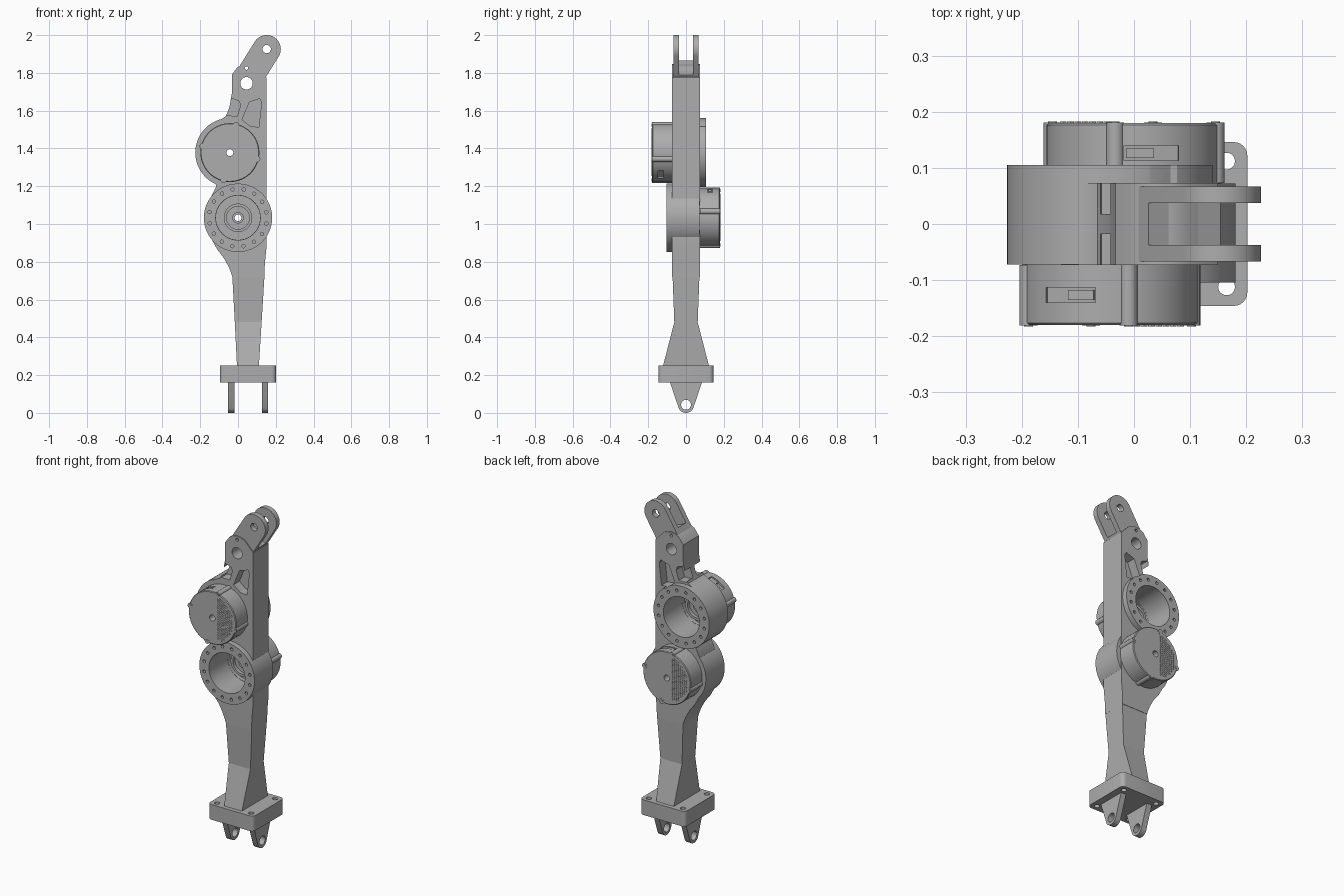
import bpy, bmesh
from math import cos, sin, pi, radians, hypot
from mathutils import Matrix

if "Cube" in bpy.data.objects:
    bpy.data.objects.remove(bpy.data.objects["Cube"])

grey = bpy.data.materials.new("machined grey")
grey.use_nodes = True
grey.diffuse_color = (0.42, 0.42, 0.42, 1)
grey.node_tree.nodes["Principled BSDF"].inputs["Base Color"].default_value = grey.diffuse_color

LOWER, UPPER = (0, 1.033), (-0.043, 1.378)   # joint centres (x, z)
HALF = 0.073                                 # half depth of the link body


def circle(c, r, n=32, start=0, end=360):
    full = end - start == 360
    steps = n if full else n + 1
    return [(c[0] + r * cos(radians(start + (end - start) * i / n)),
             c[1] + r * sin(radians(start + (end - start) * i / n))) for i in range(steps)]


def finish(name, bm):
    bmesh.ops.recalc_face_normals(bm, faces=bm.faces)
    mesh = bpy.data.meshes.new(name)
    bm.to_mesh(mesh)
    bm.free()
    mesh.materials.append(grey)
    obj = bpy.data.objects.new(name, mesh)
    bpy.context.collection.objects.link(obj)
    return obj


def prisms(name, parts, axis="y"):
    """Extrude each (outline, start, end) along the axis, all in one mesh."""
    place = {"x": lambda a, b, t: (t, a, b), "y": lambda a, b, t: (a, t, b),
             "z": lambda a, b, t: (a, b, t)}[axis]
    bm = bmesh.new()
    for pts, t0, t1 in parts:
        ends = [[bm.verts.new(place(a, b, t)) for a, b in pts] for t in (t0, t1)]
        for ring in ends:
            bm.faces.new(ring)
        for i in range(len(pts)):
            j = (i + 1) % len(pts)
            bm.faces.new((ends[0][i], ends[0][j], ends[1][j], ends[1][i]))
    return finish(name, bm)


def boolean(obj, other, operation="DIFFERENCE"):
    mod = obj.modifiers.new("cut", "BOOLEAN")
    mod.operation, mod.solver, mod.object = operation, "EXACT", other
    bpy.context.view_layer.objects.active = obj
    bpy.ops.object.modifier_apply(modifier=mod.name)
    bpy.data.objects.remove(other)


def smooth(obj):
    bpy.ops.object.select_all(action="DESELECT")
    obj.select_set(True)
    bpy.context.view_layer.objects.active = obj
    bpy.ops.object.shade_smooth_by_angle(angle=radians(30))


def tilted_box(angle, radius, width, depth):
    """Rectangle lying tangent to a circle at the given angle."""
    a = radians(angle)
    out, side = (cos(a), sin(a)), (-sin(a), cos(a))
    return [(out[0] * r + side[0] * s, out[1] * r + side[1] * s)
            for r, s in ((radius - depth, -width), (radius + depth, -width),
                         (radius + depth, width), (radius - depth, width))]


# Link body: flat profile joined with the two round housings
outline = [(0.14, 0.72), (0.142, 0.79), (0.15, 0.87), (0.15, 1.775), (0.095, 1.832),
           (0.07, 1.842), (0.045, 1.846), (0.02, 1.842), (-0.005, 1.828), (-0.033, 1.79),
           (-0.033, 1.69), (-0.045, 1.62), (-0.065, 1.57), (-0.13, 1.53), (-0.13, 1.25),
           (-0.115, 1.2), (-0.14, 1.15), (-0.14, 0.92), (-0.11, 0.865), (-0.075, 0.82),
           (-0.05, 0.775), (-0.036, 0.74), (-0.03, 0.72)]
body = prisms("link_body", [(outline, -HALF, HALF)])
boolean(body, prisms("housing", [(circle(LOWER, 0.181, 96), -0.104, HALF - 0.001)]), "UNION")
boolean(body, prisms("housing", [(circle(UPPER, 0.183, 96), 0.001 - HALF, 0.105)]), "UNION")

# Bearing bores, bolt circles and boss holes
boolean(body, prisms("bores", [(circle(c, 0.118, 64), -0.2, 0.2) for c in (LOWER, UPPER)]))
bolts = []
for c, y in ((LOWER, -0.104), (UPPER, 0.105)):
    for p in circle(c, 0.153, 16, 11, 371):
        bolts.append((circle(p, 0.009, 12), y - 0.02, y + 0.02))
boolean(body, prisms("bolt_holes", bolts))
boss = (0.045, 1.745)
boss_holes = [(circle(boss, 0.033), -0.2, 0.2), (circle((0.045, 1.825), 0.009, 12), -0.2, 0.2)]
boolean(body, prisms("boss_holes", boss_holes))

# Lightening pockets on both faces
left_pocket = [(-0.033, 1.665), (0.006, 1.65), (0.014, 1.63), (-0.004, 1.572),
               (-0.058, 1.574), (-0.06, 1.585)]
right_pocket = [(0.06, 1.645), (0.115, 1.663), (0.125, 1.645), (0.11, 1.513),
                (0.065, 1.518), (0.022, 1.552)]
boolean(body, prisms("pockets", [(p, s * 0.018, s * 0.2) for p in (left_pocket, right_pocket)
                                 for s in (-1, 1)]))
smooth(body)

# Fork: a tilted capsule with a slot between its prongs
tip, root = (0.152, 1.926), (0.05, 1.762)
fork = prisms("top_fork", [(circle(tip, 0.0745, 24, -31, 149) + circle(root, 0.0745, 24, 149, 329),
                            -0.067, 0.067)])
slot = [(-0.034, 1.9), (0.219, 1.75), (0.37, 2.0), (0.12, 2.15)]
boolean(fork, prisms("slot", [(slot, -0.037, 0.037)]))
boolean(fork, prisms("fork_holes", [(circle(tip, 0.022, 24), -0.2, 0.2)] + boss_holes))
smooth(fork)

# Shin: rectangular sections flaring towards the foot plate
bm = bmesh.new()
rings = []
for z, x0, x1, y in ((0.24, -0.005, 0.11, 0.124), (0.48, -0.017, 0.125, 0.062), (0.722, -0.03, 0.14, 0.071)):
    rings.append([bm.verts.new(p) for p in ((x0, -y, z), (x1, -y, z), (x1, y, z), (x0, y, z))])
bm.faces.new(rings[0])
bm.faces.new(rings[-1])
for a, b in zip(rings, rings[1:]):
    for i in range(4):
        bm.faces.new((a[i], a[i - 1], b[i - 1], b[i]))
finish("shin", bm)

# Foot plate with rounded corners and four bolt holes
mid = 0.053
corners = []
for sx, sy, start in ((1, 1, 0), (-1, 1, 90), (-1, -1, 180), (1, -1, 270)):
    corners += circle((mid + sx * 0.125, sy * 0.122), 0.024, 6, start, start + 90)
plate = prisms("foot_plate", [(corners, 0.16, 0.25)], "z")
boolean(plate, prisms("plate_holes", [(circle((mid + sx * 0.112, sy * 0.112), 0.015, 20), 0, 0.4)
                                      for sx in (-1, 1) for sy in (-1, 1)], "z"))
smooth(plate)

# Foot lugs
lug = [(0.085, 0.162), (-0.085, 0.162)] + circle((0, 0.042), 0.042, 20, 205, 335)
for side, x in (("right", -0.053), ("left", 0.126)):
    obj = prisms(side + "_foot_lug", [(lug, x, x + 0.034)], "x")
    boolean(obj, prisms("pin_hole", [(circle((0, 0.043), 0.026, 24), -1, 1)], "x"))
    smooth(obj)


def motor(name, centre, turned, plug_angle):
    """Stepped motor with a through shaft; it faces -y before being turned."""
    section = [(0.018, 0.107), (0.152, 0.107), (0.156, 0.103), (0.156, -0.004), (0.117, -0.004),
               (0.117, 0.02), (0.075, 0.02), (0.075, -0.035), (0.06, -0.035),
               (0.06, -0.015), (0.03, -0.015), (0.03, -0.025), (0.018, -0.025)]
    bm = bmesh.new()
    verts = [bm.verts.new((r, -w, 0)) for r, w in section]
    edges = [bm.edges.new((verts[i - 1], verts[i])) for i in range(len(verts))]
    bmesh.ops.spin(bm, geom=verts + edges, cent=(0, 0, 0), axis=(0, 1, 0), angle=2 * pi,
                   steps=96, use_duplicate=False)
    bmesh.ops.remove_doubles(bm, verts=bm.verts, dist=0.0002)
    case = finish(name, bm)
    # Recessed connectors in the rim
    boolean(case, prisms("plugs", [
        (tilted_box(plug_angle, 0.16, 0.05, 0.018), -0.067, -0.04),
        (tilted_box(-48, 0.16, 0.03, 0.018), -0.075, -0.045)]))
    # Clamp bosses around the rim, each with a screw head
    bosses = []
    for p in circle((0, 0), 0.149, 4, -13, 347):
        bosses += [(circle(p, 0.016, 20), -0.108, 0), (circle(p, 0.008, 12), -0.110, -0.1)]
    details = [prisms(name + "_clamp_bosses", bosses)]
    # Connector blocks sitting in the rim
    details.append(prisms(name + "_plugs", [
        (tilted_box(plug_angle - 8, 0.146, 0.024, 0.006), -0.062, -0.045)]))
    # Grip field of small studs on one side of the face
    studs = []
    for i in range(8):
        for j in range(-9, 10):
            p = (0.035 + 0.013 * i, 0.013 * j + 0.0065 * (i % 2))
            if hypot(*p) < 0.135:
                studs.append((circle(p, 0.006, 4), -0.110, -0.1))
    details.append(prisms(name + "_face_studs", studs))
    side = 1 if turned else -1
    for obj in [case] + details:
        obj.matrix_world = (Matrix.Translation((centre[0], side * HALF, centre[1]))
                            @ Matrix.Rotation(pi if turned else 0, 4, "Z"))
        smooth(obj)


motor("upper_motor", UPPER, False, 118)
motor("lower_motor", LOWER, True, 102)
